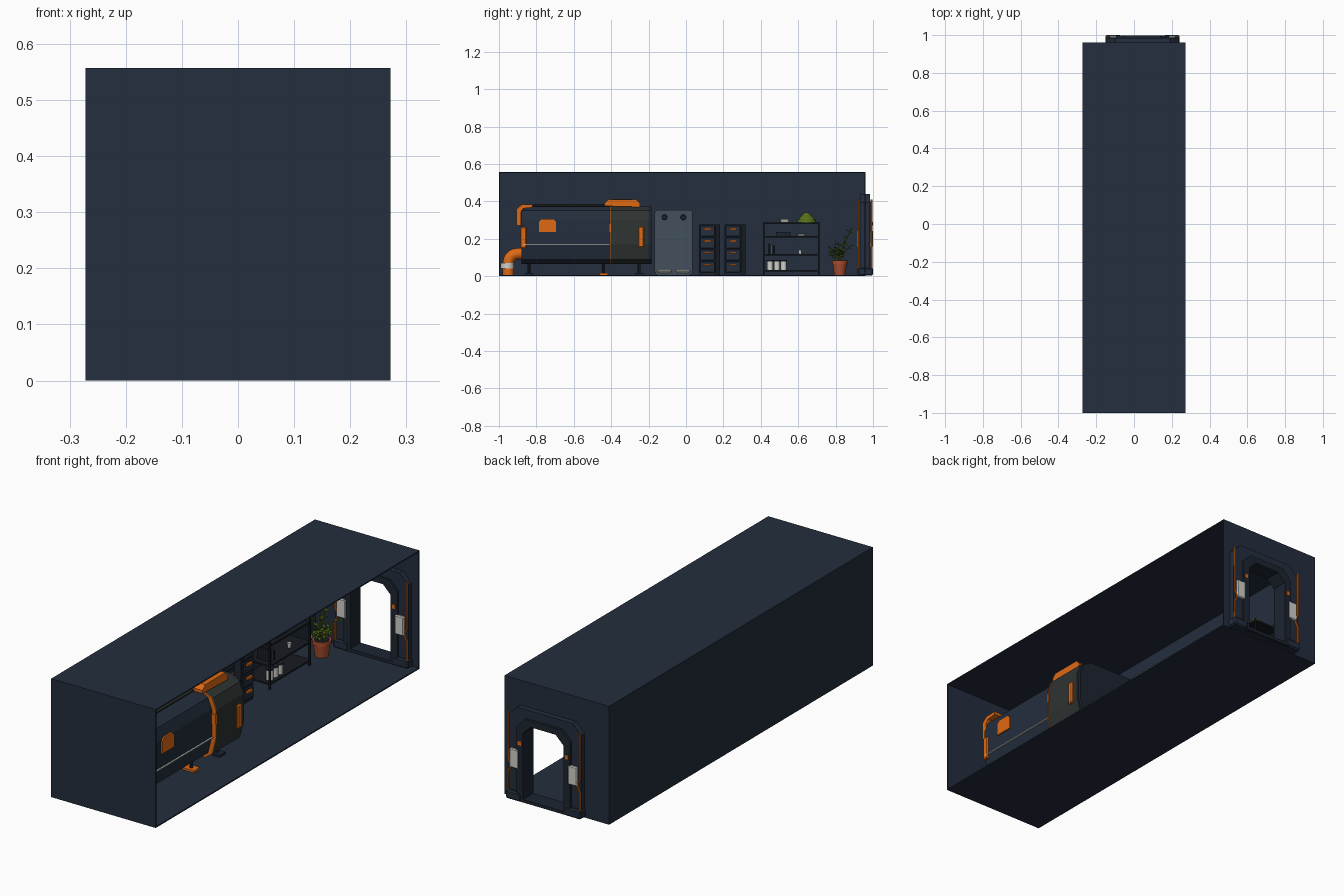
import bpy, bmesh, math, random
from mathutils import Vector, Matrix

if "Cube" in bpy.data.objects:
    bpy.data.objects.remove(bpy.data.objects["Cube"])

random.seed(4)


def mat(name, r, g, b):
    lin = lambda c: ((c / 255 + 0.055) / 1.055) ** 2.4
    m = bpy.data.materials.new(name)
    m.diffuse_color = (lin(r), lin(g), lin(b), 1)
    m.use_nodes = True
    m.node_tree.nodes["Principled BSDF"].inputs["Base Color"].default_value = m.diffuse_color
    return m


NAVY = mat("navy", 35, 46, 61)
DARK = mat("dark_navy", 29, 37, 49)
OLIVE = mat("smoky_olive", 46, 51, 49)
ORANGE = mat("orange", 222, 105, 20)
WHITE = mat("off_white", 208, 208, 204)
SLATE = mat("slate", 67, 80, 92)
GREEN = mat("leaf_green", 88, 112, 28)
CLAY = mat("terracotta", 170, 78, 46)
BLACK = mat("shelf_black", 22, 27, 33)


def finish(name, bm, m, bevel=0):
    bmesh.ops.recalc_face_normals(bm, faces=bm.faces)
    me = bpy.data.meshes.new(name)
    bm.to_mesh(me)
    bm.free()
    me.materials.append(m)
    ob = bpy.data.objects.new(name, me)
    bpy.context.collection.objects.link(ob)
    if bevel:
        b = ob.modifiers.new("bevel", 'BEVEL')
        b.width, b.segments = bevel, 1
    return ob


def box(name, x, y, z, m, bevel=0):
    bm = bmesh.new()
    bmesh.ops.create_cube(bm, size=1)
    for v in bm.verts:
        v.co = [(r[0] + r[1]) / 2 + c * (r[1] - r[0]) for r, c in zip((x, y, z), v.co)]
    return finish(name, bm, m, bevel)


def prism(name, pts, axis, a, b, m, bevel=0):
    """Extrude a profile along x (points y,z) or y (points x,z)."""
    put = (lambda p, t: (t, p[0], p[1])) if axis == 'x' else (lambda p, t: (p[0], t, p[1]))
    bm = bmesh.new()
    f = bm.faces.new([bm.verts.new(put(p, a)) for p in pts])
    ext = bmesh.ops.extrude_face_region(bm, geom=[f])["geom"]
    d = Vector(put((0, 0), b - a))
    bmesh.ops.translate(bm, verts=[v for v in ext if isinstance(v, bmesh.types.BMVert)], vec=d)
    return finish(name, bm, m, bevel)


def ring(name, outer, inner, y0, y1, m):
    """Solid frame between two loops with equal point counts."""
    bm = bmesh.new()
    L = [[bm.verts.new((p[0], y, p[1])) for p in pts]
         for pts, y in ((outer, y0), (outer, y1), (inner, y1), (inner, y0))]
    n = len(outer)
    for k in range(4):
        A, B = L[k], L[(k + 1) % 4]
        for i in range(n):
            j = (i + 1) % n
            bm.faces.new((A[i], A[j], B[j], B[i]))
    return finish(name, bm, m)


def cone(name, loc, r1, r2, h, m, axis='z', seg=16):
    bm = bmesh.new()
    bmesh.ops.create_cone(bm, cap_ends=True, segments=seg, radius1=r1, radius2=r2, depth=h)
    if axis == 'x':
        bmesh.ops.rotate(bm, matrix=Matrix.Rotation(math.pi / 2, 3, 'Y'), verts=bm.verts)
    bmesh.ops.translate(bm, verts=bm.verts, vec=loc)
    return smooth(finish(name, bm, m))


def smooth(ob):
    bpy.ops.object.select_all(action='DESELECT')
    ob.select_set(True)
    bpy.context.view_layer.objects.active = ob
    bpy.ops.object.shade_smooth_by_angle(angle=math.radians(40))
    return ob


def tube(name, pts, r, m, res=2):
    cu = bpy.data.curves.new(name, 'CURVE')
    cu.dimensions = '3D'
    cu.bevel_depth, cu.bevel_resolution, cu.use_fill_caps = r, res, True
    s = cu.splines.new('POLY')
    s.points.add(len(pts) - 1)
    for p, q in zip(s.points, pts):
        p.co = (*q, 1)
    cu.materials.append(m)
    ob = bpy.data.objects.new(name, cu)
    bpy.context.collection.objects.link(ob)
    bpy.ops.object.select_all(action='DESELECT')
    ob.select_set(True)
    bpy.context.view_layer.objects.active = ob
    bpy.ops.object.convert(target='MESH')
    return smooth(ob)


# Room shell, open on the right side
W, T, H = 0.272, 0.006, 0.557
box("floor", (-W, W), (-1, 0.96), (0, T), NAVY)
box("ceiling", (-W, W), (-1, 0.96), (H - T, H), NAVY)
box("left_wall", (-W, -W + T), (-1, 0.96), (T, H - T), NAVY)
box("front_wall", (-W, W), (-1, -1 + T), (T, H - T), NAVY)

# Back wall and door frame with cut top corners
def arch(cx, hw, z0, z1, c):
    return [(cx - hw, z0), (cx - hw, z1 - c), (cx - hw + c, z1),
            (cx + hw - c, z1), (cx + hw, z1 - c), (cx + hw, z0)]


CX = 0.045
hole = arch(CX, 0.125, 0.012, 0.385, 0.04)
ring("back_wall", [(-W, T), (-W, 0.4), (-W, H - T), (W, H - T), (W, 0.4), (W, T)],
     hole, 0.954, 0.96, NAVY)
ring("door_frame_outer", arch(CX, 0.19, 0.004, 0.44, 0.045), hole, 0.93, 0.985, NAVY)
ring("door_frame_inner", arch(CX, 0.14, 0.006, 0.40, 0.045),
     arch(CX, 0.105, 0.02, 0.37, 0.04), 0.92, 0.997, DARK)
for s in (-1, 1):
    xs = sorted((CX + s * 0.115, CX + s * 0.195))
    box("door_foot", xs, (0.918, 1.0), (0.004, 0.045), NAVY, 0.006)
    px = CX + s * 0.152
    for y in ((0.914, 0.93), (0.985, 0.999)):
        box("door_panel", (px - 0.024, px + 0.024), y, (0.155, 0.245), WHITE, 0.004)
    for y in (0.925, 0.991):
        ex = CX + s * 0.187
        tube("door_conduit", [(ex, y, 0.02), (ex, y, 0.13), (ex - s * 0.012, y, 0.15),
                              (ex - s * 0.012, y, 0.17), (ex, y, 0.19), (ex, y, 0.41)], 0.005, ORANGE)
        ix = CX + s * 0.123
        tube("inner_conduit", [(ix, y, 0.07), (ix, y, 0.35)], 0.005, ORANGE)
        box("conduit_clip", (ix - 0.008, ix + 0.008), (y - 0.008, y + 0.008), (0.27, 0.29), ORANGE)

# Sleeping pod
half = [(0.13, 0.065), (0.165, 0.09), (0.185, 0.17), (0.185, 0.30), (0.165, 0.35), (0.12, 0.372)]
PX = -0.035


def section(g):
    right = [(PX + x + g, z) for x, z in half]
    return right + [(2 * PX - x, z) for x, z in reversed(right)]


prism("pod_body", section(0), 'y', -0.88, -0.2, NAVY)
prism("pod_canopy", section(0.02), 'y', -0.405, -0.2, OLIVE)
prism("canopy_trim", section(0.022), 'y', -0.409, -0.404, ORANGE)
prism("pod_tail", section(0.012), 'y', -0.2, -0.185, DARK)
box("pod_top_cover", (PX - 0.11, PX + 0.11), (-0.82, -0.41), (0.37, 0.387), OLIVE, 0.006)
prism("roof_vent", [(-0.435, 0.375), (-0.435, 0.39), (-0.415, 0.41), (-0.265, 0.41),
                    (-0.245, 0.39), (-0.245, 0.37)], 'x', PX - 0.13, PX + 0.155, ORANGE)
box("vent_slot", (PX - 0.09, PX + 0.11), (-0.39, -0.29), (0.408, 0.412), DARK)
for s in (-1, 1):
    X = lambda a, b: sorted((PX + s * a, PX + s * b))
    box("side_strip", X(0.18, 0.192), (-0.87, -0.41), (0.166, 0.171), WHITE)
    prism("side_hatch", [(-0.785, 0.235), (-0.785, 0.292), (-0.77, 0.307), (-0.71, 0.307),
                         (-0.695, 0.292), (-0.695, 0.235)], 'x', *X(0.18, 0.191), ORANGE)
    box("canopy_handle", X(0.2, 0.216), (-0.255, -0.225), (0.155, 0.265), ORANGE, 0.005)
    box("canopy_latch", X(0.18, 0.207), (-0.412, -0.4), (0.235, 0.28), ORANGE)
    # end bracket
    prism("pod_bracket_upper", [(-0.905, 0.27), (-0.905, 0.36), (-0.88, 0.382), (-0.82, 0.382),
                                (-0.82, 0.368), (-0.87, 0.362), (-0.882, 0.345), (-0.882, 0.27)],
          'x', *X(0.09, 0.175), ORANGE)
    box("pod_bracket_lower", X(0.12, 0.192), (-0.885, -0.853), (0.15, 0.262), ORANGE, 0.004)
    for y, m in ((-0.84, DARK), (-0.44, ORANGE), (-0.25, DARK)):
        box("pod_foot", X(0.07, 0.13), (y - 0.022, y + 0.022), (0.005, 0.016), m)
        tube("pod_leg", [(PX + s * 0.1, y, 0.01), (PX + s * 0.1, y, 0.07)], 0.008, DARK)

# Fat elbow pipe entering the pod
arc = [(PX, -0.9 - 0.05 * math.sin(a), 0.07 + 0.05 * math.cos(a))
       for a in [math.pi / 2 * (1 - i / 8) for i in range(9)]]
tube("elbow_pipe", [(PX, -0.95, 0.006)] + arc + [(PX, -0.875, 0.12)], 0.03, ORANGE, 4)
cone("pipe_collar", (PX, -0.955, 0.055), 0.036, 0.036, 0.03, WHITE)

# Shower cabinet
def rrect(y0, y1, z0, z1, r):
    return [(cy + r * math.cos(math.radians(a)), cz + r * math.sin(math.radians(a)))
            for cy, cz, b in ((y1 - r, z1 - r, 0), (y0 + r, z1 - r, 90), (y0 + r, z0 + r, 180), (y1 - r, z0 + r, 270))
            for a in (b, b + 30, b + 60, b + 90)]


prism("shower_cabinet", rrect(-0.168, 0.036, 0.006, 0.355, 0.02), 'x', -0.262, -0.11, SLATE)
prism("shower_door", rrect(-0.155, 0.024, 0.03, 0.342, 0.015), 'x', -0.11, -0.104, SLATE)
for y in (-0.115, -0.015):
    cone("shower_knob", (-0.1, y, 0.315), 0.015, 0.012, 0.012, DARK, 'x')
    box("shower_tray", (-0.18, -0.095), (y - 0.038, y + 0.038), (0.018, 0.036), WHITE, 0.006)

# Drawer cabinets
for y0 in (0.07, 0.207):
    box("drawer_cabinet", (-0.262, -0.13), (y0, y0 + 0.09), (0.006, 0.277), DARK)
    box("cabinet_side", (-0.262, -0.15), (y0 + 0.09, y0 + 0.112), (0.006, 0.275), BLACK)
    for i in range(4):
        z = 0.02 + i * 0.064
        box("drawer_front", (-0.13, -0.122), (y0 + 0.005, y0 + 0.085), (z, z + 0.058), NAVY, 0.003)
        box("drawer_pull", (-0.122, -0.112), (y0 + 0.027, y0 + 0.063), (z + 0.036, z + 0.046), ORANGE)

# Shelf unit
for y in (0.415, 0.71):
    for x in (-0.255, -0.125):
        box("shelf_post", (x - 0.004, x + 0.004), (y - 0.004, y + 0.004), (0.006, 0.29), BLACK)
for z in (0.03, 0.115, 0.21, 0.283):
    box("shelf_board", (-0.259, -0.121), (0.411, 0.714), (z - 0.004, z + 0.004), BLACK)
for i in range(3):
    cone("white_jar", (-0.15, 0.45 + i * 0.036, 0.056), 0.016, 0.016, 0.044, WHITE)
    cone("jar_lid", (-0.15, 0.45 + i * 0.036, 0.082), 0.017, 0.017, 0.008, DARK)
    box("book", (-0.21, -0.14), (0.44 + i * 0.013, 0.45 + i * 0.013), (0.119, 0.175 - i * 0.006), SLATE if i == 1 else BLACK)
cone("cup", (-0.16, 0.61, 0.13), 0.007, 0.01, 0.022, WHITE)
cone("bowl", (-0.17, 0.615, 0.22), 0.012, 0.026, 0.014, WHITE)
box("storage_box", (-0.22, -0.14), (0.48, 0.56), (0.214, 0.235), DARK)
box("small_device", (-0.2, -0.15), (0.505, 0.55), (0.287, 0.305), WHITE, 0.004)
cone("green_dome", (-0.18, 0.645, 0.296), 0.052, 0.048, 0.018, GREEN)
cone("green_cone", (-0.18, 0.645, 0.322), 0.046, 0.01, 0.036, GREEN)

# Potted plant
P = Vector((-0.14, 0.822, 0))
cone("plant_pot", P + Vector((0, 0, 0.036)), 0.03, 0.038, 0.06, CLAY)
cone("pot_rim", P + Vector((0, 0, 0.074)), 0.042, 0.042, 0.018, CLAY)
cone("soil", P + Vector((0, 0, 0.083)), 0.034, 0.034, 0.004, BLACK)
leaves = bmesh.new()
for i in range(9):
    a = i * 2.4
    d = Vector((math.cos(a), math.sin(a), 0))
    reach, top = random.uniform(0.03, 0.08), random.uniform(0.12, 0.27)
    path = [P + d * reach * t ** 1.5 + Vector((0, 0, 0.08 + (top - 0.08) * t)) for t in (0, 0.35, 0.7, 1)]
    tube("plant_stem", path, 0.0025, GREEN, 0)
    for k in range(9):
        t = random.uniform(0.35, 1) * 2.999
        j = int(t)
        c = path[j].lerp(path[min(j + 1, 3)], t - j)
        b = random.uniform(0, 6.28)
        u = Vector((math.cos(b), math.sin(b), random.uniform(-0.5, 0.6))).normalized()
        w = u.cross(Vector((0.2, 0.1, 1))).normalized() * 0.008
        n = u.cross(w).normalized() * 0.004
        q = [leaves.verts.new(v) for v in (c, c + u * 0.013 + w, c + u * 0.03, c + u * 0.013 - w, c + u * 0.013 + n)]
        for e in range(4):
            leaves.faces.new((q[e], q[(e + 1) % 4], q[4]))
finish("plant_leaves", leaves, GREEN)
